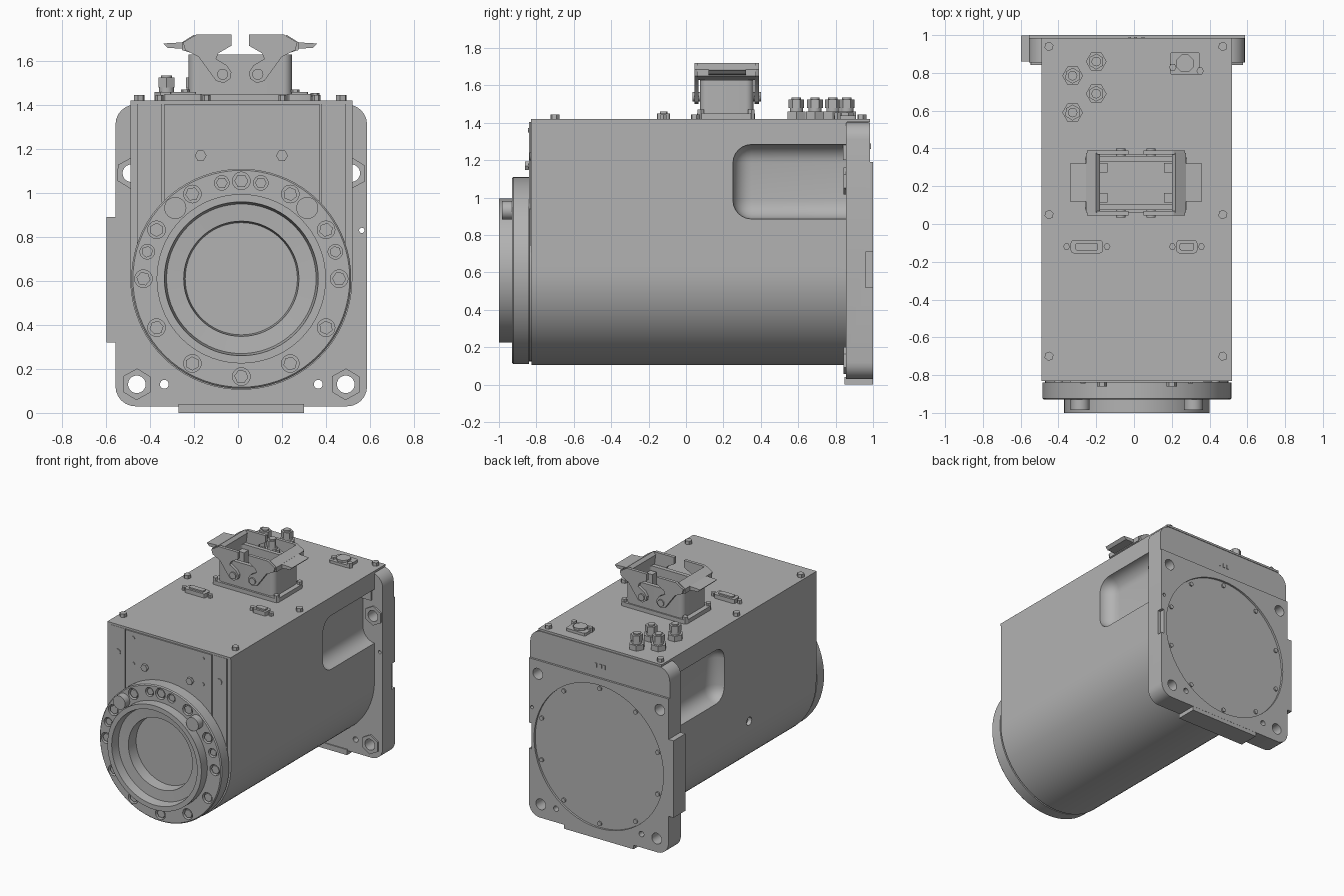
import bpy, bmesh, math
from mathutils import Matrix, Vector

old = bpy.data.objects.get("Cube")
if old:
    bpy.data.objects.remove(old, do_unlink=True)

grey = bpy.data.materials.new("machine_grey")
grey.use_nodes = True
grey.diffuse_color = (0.45, 0.45, 0.45, 1)
grey.node_tree.nodes["Principled BSDF"].inputs["Base Color"].default_value = (0.45, 0.45, 0.45, 1)

CX, CZ = 0.015, 0.61     # axis of the round drum
TOP = 1.42               # lid surface


def circle(u, v, r, n=32, turn=0.0):
    return [(u + r * math.cos(turn + i * math.tau / n), v + r * math.sin(turn + i * math.tau / n)) for i in range(n)]


def rect(u0, v0, u1, v1, r=0.0, n=6):
    if r == 0:
        return [(u0, v0), (u1, v0), (u1, v1), (u0, v1)]
    pts = []
    corners = [(u1 - r, v1 - r), (u0 + r, v1 - r), (u0 + r, v0 + r), (u1 - r, v0 + r)]
    for q, (cu, cv) in enumerate(corners):
        for i in range(n + 1):
            a = (q + i / n) * math.pi / 2
            pts.append((cu + r * math.cos(a), cv + r * math.sin(a)))
    return pts


def prism(bm, pts, axis, a, b):
    """Extrude a 2D outline along an axis from a to b."""
    place = {"x": lambda u, v, d: (d, u, v), "y": lambda u, v, d: (u, d, v), "z": lambda u, v, d: (u, v, d)}[axis]
    lo = [bm.verts.new(place(u, v, a)) for u, v in pts]
    hi = [bm.verts.new(place(u, v, b)) for u, v in pts]
    bm.faces.new(lo)
    bm.faces.new(hi)
    for i in range(len(pts)):
        j = (i + 1) % len(pts)
        bm.faces.new((lo[i], lo[j], hi[j], hi[i]))


def finish(name, bm):
    bmesh.ops.recalc_face_normals(bm, faces=bm.faces)
    mesh = bpy.data.meshes.new(name)
    bm.to_mesh(mesh)
    bm.free()
    mesh.materials.append(grey)
    ob = bpy.data.objects.new(name, mesh)
    bpy.context.collection.objects.link(ob)
    return ob


def part(name, *prisms):
    bm = bmesh.new()
    for p in prisms:
        prism(bm, *p)
    return finish(name, bm)


def cut(targets, cutter):
    cutter.hide_render = True
    for ob in targets:
        mod = ob.modifiers.new("cut", "BOOLEAN")
        mod.operation, mod.solver, mod.object = "DIFFERENCE", "EXACT", cutter
        bpy.context.view_layer.objects.active = ob
        bpy.ops.object.modifier_apply(modifier=mod.name)
    bpy.data.objects.remove(cutter, do_unlink=True)


# Body: round underside, straight sides, flat top
arc = [(CX + 0.505 * math.cos(math.pi * (1 + i / 48)), CZ + 0.505 * math.sin(math.pi * (1 + i / 48))) for i in range(49)]
body = part("body", (arc + [(0.52, 1.408), (-0.49, 1.408)], "y", -0.825, 0.86))

# Soft pockets in both sides for reaching the upper mounting bolts
for side in (-1, 1):
    bm = bmesh.new()
    size = Matrix.Diagonal((0.4, 0.8, 0.4, 1))
    bmesh.ops.create_cube(bm, size=1, matrix=Matrix.Translation((CX + side * 0.61, 0.65, 1.085)) @ size)
    bmesh.ops.bevel(bm, geom=list(bm.edges), offset=0.1, segments=6, profile=0.5, affect="EDGES")
    cut([body], finish("pocket_cutter", bm))
cut([body], part("side_port_cutter", (circle(-0.04, 0.61, 0.03, 20), "x", -0.6, -0.46)))

# Lid and front panels
part("lid", (rect(-0.49, -0.83, 0.52, 0.985), "z", 1.405, TOP))
part("rear_neck", (rect(-0.47, 1.2, 0.5, 1.408), "y", 0.84, 0.975))
part("front_panel", (rect(-0.335, 0.7, 0.37, 1.405), "y", -0.84, -0.82))
part("front_corner_strips", (rect(-0.46, 0.7, -0.345, 1.405), "y", -0.832, -0.82),
     (rect(0.38, 0.7, 0.49, 1.405), "y", -0.832, -0.82))
part("front_panel_screws",
     *[(circle(x, z, 0.013, 12), "y", -0.845, -0.83) for x in (-0.27, 0.3) for z in (1.17, 1.36)],
     *[(circle(x, 1.22, 0.022, 16), "y", -0.838, -0.82) for x in (-0.4, 0.43)],
     *[(circle(x, 1.17, 0.027, 6), "y", -0.86, -0.83) for x in (-0.17, 0.2)])

# Output flange and hub, turned around the drum axis
bm = bmesh.new()
outline = [(0, -0.85), (0.255, -0.85), (0.262, -0.93), (0.34, -0.935), (0.35, -1.0), (0.385, -1.0),
           (0.385, -0.93), (0.493, -0.93), (0.5, -0.923), (0.5, -0.84), (0.485, -0.838), (0.485, -0.82), (0, -0.82)]
ring = [bm.verts.new((CX + r, y, CZ)) for r, y in outline]
edges = [bm.edges.new(pair) for pair in zip(ring, ring[1:])]
bmesh.ops.spin(bm, geom=ring + edges, cent=(CX, 0, CZ), axis=(0, 1, 0), angle=math.tau, steps=72)
bmesh.ops.remove_doubles(bm, verts=bm.verts, dist=0.0002)
flange = finish("output_flange", bm)


def polar(deg, r):
    return CX + r * math.sin(math.radians(deg)), CZ + r * math.cos(math.radians(deg))


# Flange bolts in counterbores, with two locating dowels
spots = [(d, 0.04) for d in range(0, 360, 30)] + [(d, 0.033) for d in (-11.5, 11.5, -74, 74)]
cut([flange], part("counterbore_cutter", *[(circle(*polar(d, 0.445), r, 24), "y", -0.96, -0.895) for d, r in spots]))
part("flange_bolts", *[(circle(*polar(d, 0.445), r * 0.8, 6, d), "y", -0.922, -0.89) for d, r in spots])
part("locating_dowels", *[(circle(*polar(d, 0.44), 0.05, 24), "y", -0.985, -0.9) for d in (-43, 43)])

# Rear mounting plate with a raised back face and a round recess
plate = part("mounting_plate", (rect(-0.557, 0.03, 0.587, 1.402, 0.09), "y", 0.855, 0.985))
lower = rect(-0.557, 0.03, 0.587, 1.6, 0.09)
face = part("mounting_face", (lower, "y", 0.985, 1.0))
cut([face], part("face_trim_cutter", (rect(-1, 1.19, 1, 2), "y", 0.9, 1.1)))
cut([face], part("recess_cutter", (circle(CX, CZ, 0.53, 72), "y", 0.9, 1.1)))
part("plate_side_tab", (rect(-0.597, 0.32, -0.55, 0.89), "y", 0.86, 0.999))
part("plate_foot", (rect(-0.27, 0.0, 0.3, 0.04), "y", 0.847, 0.999))
corners = [(CX + s * 0.475, 0.13) for s in (-1, 1)] + [(CX + s * 0.5, 1.09) for s in (-1, 1)]
bosses = part("bolt_bosses", *[(circle(x, z, 0.072, 6, 0.5), "y", 0.843, 0.86) for x, z in corners])
holes = [(x, z, 0.04) for x, z in corners] + [(-0.335, 0.13, 0.02), (0.365, 0.13, 0.02), (0.563, 0.83, 0.012)]
cut([plate, face, bosses], part("hole_cutter", *[(circle(x, z, r, 24), "y", 0.7, 1.1) for x, z, r in holes]))
cut([plate, face], part("notch_cutter", (rect(0.565, 0.52, 0.7, 0.71), "y", 0.96, 1.1)))
part("rear_cover_screws", *[(circle(*polar(d, 0.5), 0.016, 12), "y", 0.98, 0.995) for d in range(0, 360, 36)])
part("rear_top_marks", *[(rect(x, 1.26, x + 0.015, 1.29), "y", 0.98, 0.99) for x in (-0.03, 0.0, 0.04)])

# Lid screws
part("lid_screws", *[(circle(x, y, 0.025, 6, 0.3), "z", TOP - 0.01, TOP + 0.025)
                     for x in (-0.45, 0.47) for y in (-0.7, 0.05, 0.94)])

# Power connector: foot, hollow housing and corner posts
part("connector_foot", (rect(-0.26, 0.06, 0.28, 0.37, 0.03), "z", TOP - 0.01, TOP + 0.03))
housing = part("connector_housing", (rect(-0.225, 0.075, 0.245, 0.36, 0.04), "z", TOP, 1.63))
cut([housing], part("cavity_cutter", (rect(-0.195, 0.105, 0.215, 0.33, 0.02), "z", 1.46, 1.7)))
part("connector_posts", *[(rect(x - 0.025, y - 0.025, x + 0.025, y + 0.025), "z", 1.45, 1.6)
                          for x in (-0.165, 0.185) for y in (0.14, 0.297)])
part("connector_screws", *[(circle(x, y, 0.02, 6), "z", TOP, TOP + 0.05) for x in (-0.24, 0.26) for y in (0.08, 0.35)])

# Locking levers on both ends of the connector
arm = [(0.25, 1.65), (0.19, 1.62), (0.11, 1.51), (0.075, 1.5), (0.045, 1.52), (0.04, 1.55), (0.06, 1.58),
       (0.11, 1.61), (0.1, 1.635), (0.04, 1.67), (0.04, 1.72), (0.2, 1.72), (0.26, 1.685)]
for side, label in ((-1, "right"), (1, "left")):
    pts = [(0.01 + side * u, v) for u, v in arm]
    bridge = [(0.01 + side * u, v) for u, v in [(0.2, 1.63), (0.265, 1.65), (0.265, 1.685), (0.21, 1.72), (0.19, 1.7)]]
    grip = [(0.01 + side * u, v) for u, v in [(0.24, 1.655), (0.33, 1.66), (0.35, 1.68), (0.26, 1.685)]]
    pivot = circle(0.01 + side * 0.08, 1.54, 0.025, 16)
    part(label + "_lever", (pts, "y", 0.045, 0.068), (pts, "y", 0.367, 0.39), (bridge, "y", 0.06, 0.375),
         (grip, "y", 0.12, 0.32), (pivot, "y", 0.035, 0.08), (pivot, "y", 0.355, 0.4))

# Four hose fittings
fit = []
for x, y in ((-0.2, 0.86), (-0.325, 0.785), (-0.2, 0.69), (-0.325, 0.59)):
    fit += [(circle(x, y, 0.055, 6), "z", TOP - 0.01, TOP + 0.04), (circle(x, y, 0.035, 20), "z", TOP, TOP + 0.08),
            (circle(x, y, 0.042, 6, 0.5), "z", TOP + 0.06, TOP + 0.105), (circle(x, y, 0.025, 16), "z", TOP, TOP + 0.115)]
part("hose_fittings", *fit)

# Small signal sockets with their screws
for name, x, w in (("right_signal_socket", -0.25, 0.085), ("left_signal_socket", 0.28, 0.055)):
    part(name, (rect(x - w, -0.155, x + w, -0.085, 0.015, 3), "z", TOP - 0.01, TOP + 0.03),
         (rect(x - w * 0.7, -0.14, x + w * 0.7, -0.1, 0.01, 3), "z", TOP, TOP + 0.04),
         *[(circle(x + s * (w + 0.022), -0.12, 0.018, 6), "z", TOP - 0.01, TOP + 0.025) for s in (-1, 1)])
part("rear_socket", (rect(0.19, 0.79, 0.35, 0.91, 0.015, 3), "z", TOP - 0.01, TOP + 0.02),
     (circle(0.27, 0.85, 0.05, 8, 0.39), "z", TOP, TOP + 0.035),
     *[(circle(x, y, 0.02, 6), "z", TOP, TOP + 0.035) for x, y in ((0.205, 0.83), (0.35, 0.81))])

# Smooth the turned surfaces, keep hard edges crisp
bpy.ops.object.select_all(action="DESELECT")
for ob in bpy.context.scene.objects:
    if ob.type == "MESH":
        ob.select_set(True)
        bpy.context.view_layer.objects.active = ob
bpy.ops.object.shade_smooth_by_angle(angle=math.radians(30))
